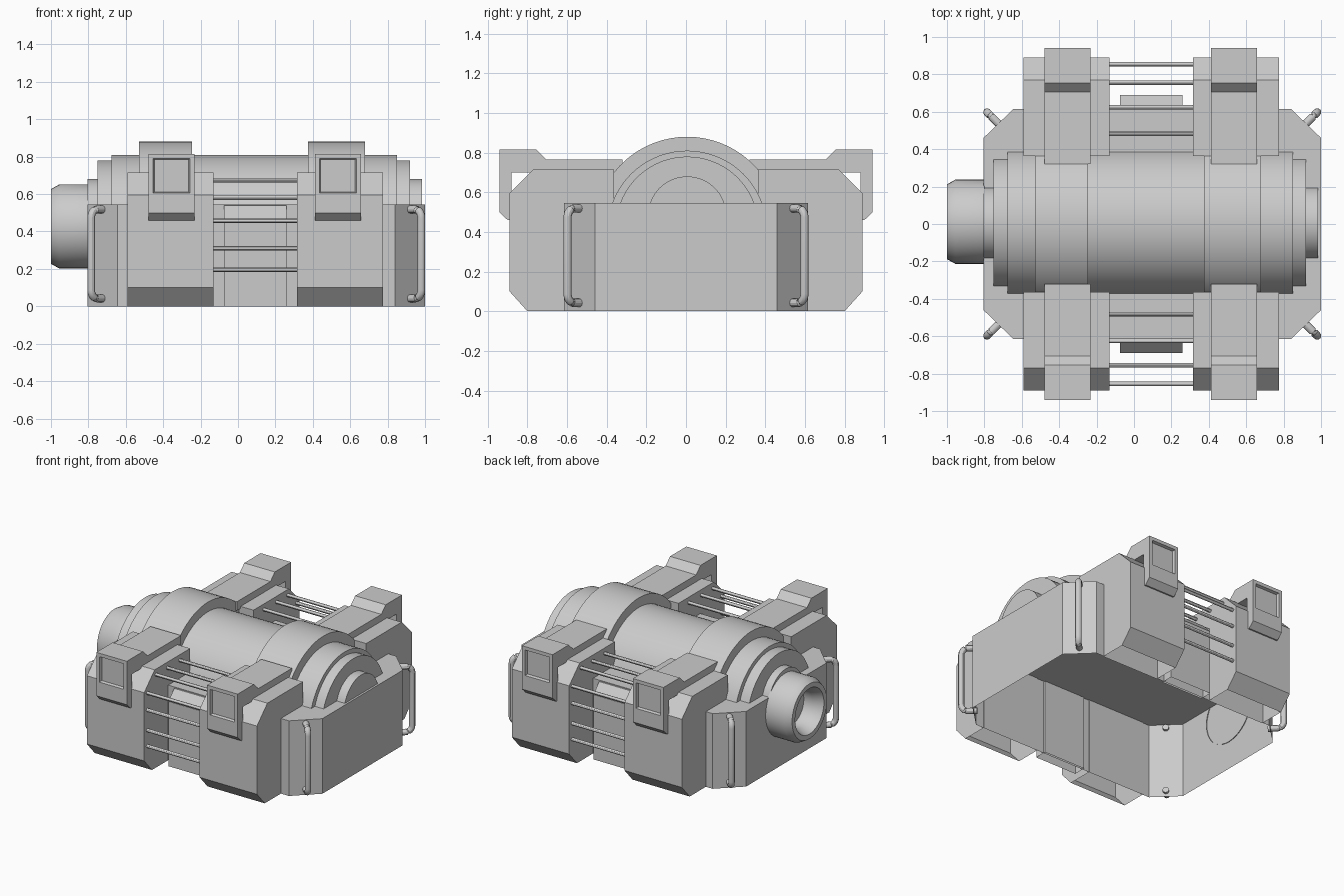
import bpy, bmesh, math
from mathutils import Vector

if "Cube" in bpy.data.objects:
    bpy.data.objects.remove(bpy.data.objects["Cube"], do_unlink=True)

grey = bpy.data.materials.new("light_grey")
grey.use_nodes = True
grey.diffuse_color = (0.6, 0.6, 0.6, 1)
grey.node_tree.nodes["Principled BSDF"].inputs["Base Color"].default_value = (0.6, 0.6, 0.6, 1)

DECK = 0.545      # height of the hull deck
CY = 0.006        # barrel axis offset


def finish(name, bm, smooth=False):
    bmesh.ops.recalc_face_normals(bm, faces=bm.faces)
    mesh = bpy.data.meshes.new(name)
    bm.to_mesh(mesh)
    bm.free()
    mesh.materials.append(grey)
    ob = bpy.data.objects.new(name, mesh)
    bpy.context.collection.objects.link(ob)
    if smooth:
        bpy.ops.object.select_all(action='DESELECT')
        ob.select_set(True)
        bpy.context.view_layer.objects.active = ob
        bpy.ops.object.shade_smooth_by_angle(angle=math.radians(30))
    return ob


def prism(points, offset):
    """Extrude a planar outline along an offset."""
    bm = bmesh.new()
    face = bm.faces.new([bm.verts.new(p) for p in points])
    new = bmesh.ops.extrude_face_region(bm, geom=[face], use_keep_orig=True)["geom"]
    bmesh.ops.translate(bm, vec=offset, verts=[v for v in new if isinstance(v, bmesh.types.BMVert)])
    return bm


def open_bottom(bm):
    low = [f for f in bm.faces if all(v.co.z < 0.001 for v in f.verts)]
    bmesh.ops.delete(bm, geom=low, context='FACES')


def profile_x(profile, x0, x1, side=1):
    """Extrude a (y, z) profile from x0 to x1, on one side of the model."""
    return prism([(x0, side * y, z) for y, z in profile], (x1 - x0, 0, 0))


def dome(name, x0, x1, half, top, segments=28):
    """Barrel section rising above the deck, given its half chord and top."""
    h = top - DECK
    r = (half * half + h * h) / (2 * h)
    a = math.asin(min(1, half / r))
    arc = [(CY + r * math.sin(t), top - r + r * math.cos(t))
           for t in (a - 2 * a * i / segments for i in range(segments + 1))]
    return finish(name, profile_x(arc, x0, x1), True)


def tube(name, points, radius, sides=12):
    """Round bar following a path of points."""
    bm = bmesh.new()
    pts = [Vector(p) for p in points]
    rings = []
    for i, p in enumerate(pts):
        d = (pts[min(i + 1, len(pts) - 1)] - pts[max(i - 1, 0)]).normalized()
        side = d.cross(Vector((0, 0, 1)) if abs(d.z) < 0.3 else PLANE_NORMAL).normalized()
        if rings and side.dot(last) < 0:
            side = -side
        last = side
        up = d.cross(side)
        rings.append([bm.verts.new(p + radius * (math.cos(t) * side + math.sin(t) * up))
                      for t in (2 * math.pi * k / sides for k in range(sides))])
    for a, b in zip(rings, rings[1:]):
        for k in range(sides):
            n = (k + 1) % sides
            bm.faces.new((a[k], a[n], b[n], b[k]))
    bm.faces.new(rings[0])
    bm.faces.new(rings[-1])
    return finish(name, bm, True)


# Hull: octagonal shell, open below
hull = prism([(-0.805, -0.46, 0), (-0.645, -0.615, 0), (0.84, -0.615, 0), (1, -0.46, 0),
              (1, 0.46, 0), (0.84, 0.615, 0), (-0.645, 0.615, 0), (-0.805, 0.46, 0)], (0, 0, DECK))
open_bottom(hull)
finish("hull", hull)

# Stepped barrel lying along the deck
dome("barrel", -0.675, 0.85, 0.378, 0.81)
dome("barrel_shoulder", -0.75, 0.92, 0.338, 0.78)
dome("barrel_end_cap", -0.805, 0.985, 0.187, 0.68)
for name, x0, x1 in (("right", -0.53, -0.245), ("left", 0.375, 0.68)):
    dome("clamp_ring_" + name, x0, x1, 0.45, 0.88)

# Nozzle with a tapered bore
bm = bmesh.new()
rings = []
for x, r in ((-0.80, 0.225), (-0.955, 0.225), (-1.0, 0.2), (-1.0, 0.165), (-0.93, 0.135), (-0.86, 0.135)):
    rings.append([bm.verts.new((x, 0.012 + r * math.cos(t), 0.427 + r * math.sin(t)))
                  for t in (2 * math.pi * k / 40 for k in range(40))])
for a, b in zip(rings, rings[1:]):
    for k in range(40):
        bm.faces.new((a[k], a[k - 1], b[k - 1], b[k]))
bm.faces.new(rings[-1])
finish("nozzle", bm, True)

# Side modules, mirrored front and back
BLOCK = [(0.61, 0), (0.8, 0), (0.89, 0.1), (0.89, 0.595), (0.77, 0.715),
         (0.363, 0.715), (0.363, DECK), (0.61, DECK)]
HEAD = [(0.88, 0.46), (0.9, 0.46), (0.942, 0.5), (0.942, 0.815), (0.755, 0.815),
        (0.705, 0.765), (0.32, 0.765), (0.32, 0.7), (0.88, 0.7)]
PANEL = [(0.6, 0), (0.69, 0), (0.69, 0.47), (0.625, 0.54), (0.6, 0.54)]
RODS = [(0.855, 0.195), (0.855, 0.31), (0.855, 0.457), (0.855, 0.58),
        (0.755, 0.675), (0.625, 0.675), (0.482, 0.675)]
for side, place in ((-1, "front"), (1, "back")):
    for hand, bx0, bx1, hx0, hx1 in (("right", -0.59, -0.13, -0.478, -0.233),
                                     ("left", 0.315, 0.775, 0.412, 0.657)):
        bm = profile_x(BLOCK, bx0, bx1, side)
        open_bottom(bm)
        finish(f"{place}_{hand}_block", bm)

        # Lamp head with a recessed window
        bm = profile_x(HEAD, hx0, hx1, side)
        bm.normal_update()
        outer = [f for f in bm.faces if all(abs(v.co.y) > 0.94 for v in f.verts)]
        bmesh.ops.recalc_face_normals(bm, faces=bm.faces)
        bmesh.ops.inset_region(bm, faces=outer, thickness=0.035)
        for v in outer[0].verts:
            v.co.z = 0.605 if v.co.z < 0.65 else 0.79
        bmesh.ops.inset_region(bm, faces=outer, thickness=0.008, depth=-0.02)
        finish(f"{place}_{hand}_head", bm)

    bm = profile_x(PANEL, -0.075, 0.26, side)
    open_bottom(bm)
    finish(place + "_panel", bm)

    PLANE_NORMAL = Vector((0, 1, 0))
    for i, (y, z) in enumerate(RODS):
        tube(f"{place}_rod_{i + 1}", [(-0.14, side * y, z), (0.325, side * y, z)], 0.012)

    # Grab handles on the hull corners
    for hand, mx, sx in (("right", -0.725, -1), ("left", 0.92, 1)):
        out = Vector((sx, side, 0)).normalized()
        PLANE_NORMAL = Vector((-side * sx, 1, 0)).normalized()
        base = Vector((mx, side * 0.5375, 0))
        low, high, reach, bend = 0.042, 0.518, 0.085, 0.045
        path = [base - out * 0.02 + Vector((0, 0, low))]
        for mid, start in ((low + bend, -90), (high - bend, 0)):
            for k in range(7):
                t = math.radians(start + 15 * k)
                path.append(base + out * (reach - bend + bend * math.cos(t))
                            + Vector((0, 0, mid + bend * math.sin(t))))
        path.append(base - out * 0.02 + Vector((0, 0, high)))
        tube(f"{place}_{hand}_handle", path, 0.021)
